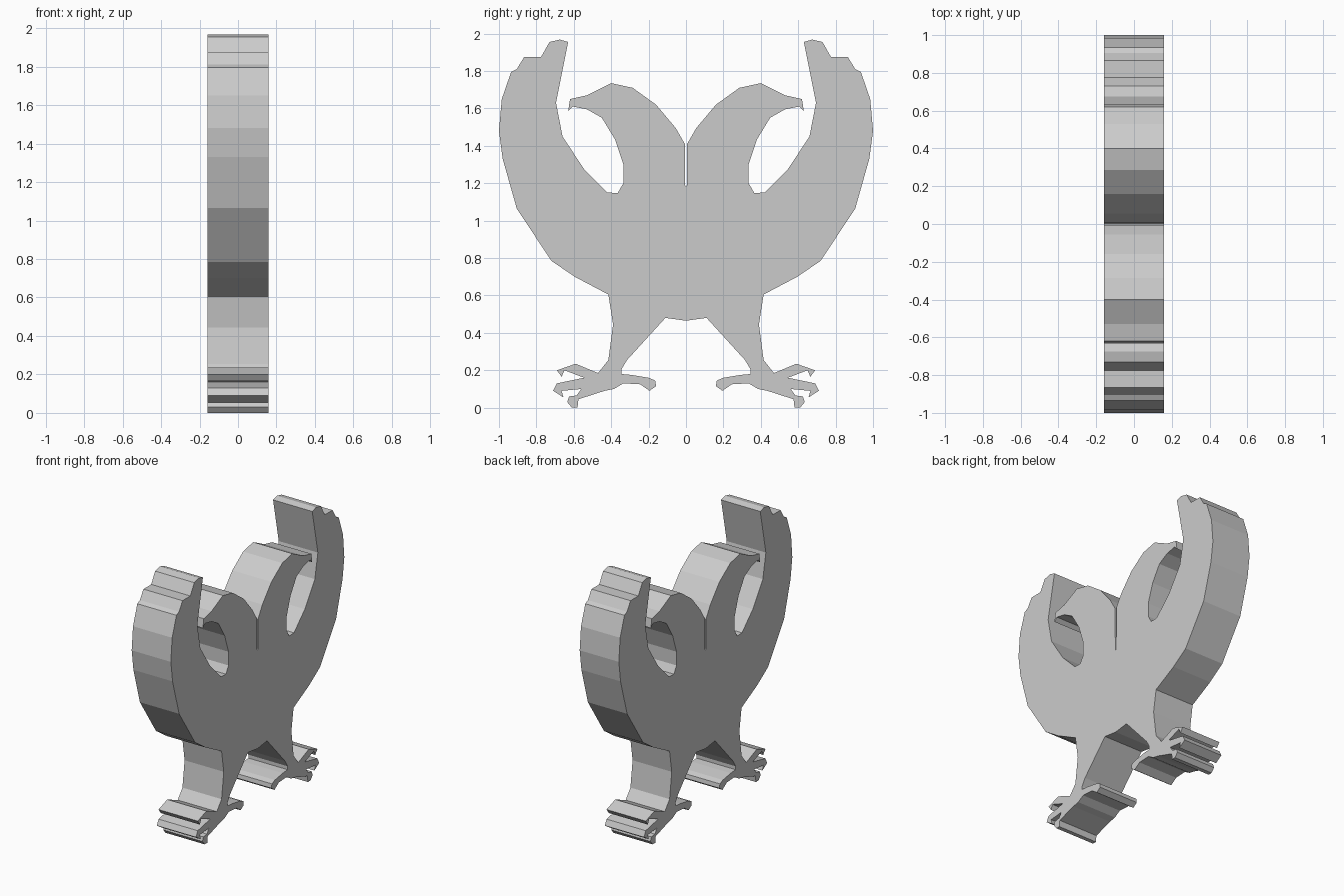
import bpy, bmesh

HALF_DEPTH = 0.158

# Outline of one half (y, z), from the crotch around to the centre slit
belly = [(0, .465), (.11, .48)]
leg_inner = [(.315, .255), (.345, .205), (.345, .18)]
rear_toe = [(.29, .175), (.20, .16), (.165, .145), (.16, .115), (.195, .09),
            (.245, .125), (.335, .13), (.385, .10)]
front_toes = [(.435, .09), (.575, .045), (.58, 0), (.61, 0), (.635, .03),
              (.625, .06), (.585, .065), (.56, .10), (.665, .09), (.655, .055),
              (.71, .09), (.69, .13), (.545, .16), (.65, .20), (.665, .165),
              (.69, .20), (.59, .235), (.47, .185)]
leg_outer = [(.415, .255), (.39, .445), (.415, .605)]
wing = [(.595, .70), (.72, .785), (.905, 1.065), (.98, 1.33), (1, 1.48),
        (.985, 1.65), (.935, 1.795), (.905, 1.81), (.865, 1.875), (.775, 1.875),
        (.73, 1.955), (.675, 1.968), (.63, 1.955), (.665, 1.78), (.695, 1.63),
        (.66, 1.45), (.545, 1.275), (.42, 1.15), (.365, 1.148)]
head = [(.335, 1.20), (.335, 1.30), (.38, 1.435), (.45, 1.55), (.53, 1.595),
        (.605, 1.61), (.63, 1.585), (.62, 1.65), (.53, 1.67), (.40, 1.735),
        (.285, 1.71), (.16, 1.62), (.055, 1.495), (.006, 1.41)]
slit = [(.006, 1.19), (.001, 1.185), (0, .97)]

half = belly + leg_inner + rear_toe + front_toes + leg_outer + wing + head + slit
# Mirror the half outline; the first and last points lie on the centre line
outline = half + [(-y, z) for y, z in reversed(half[1:-1])]

# Extrude the outline through the thickness
bm = bmesh.new()
face = bm.faces.new([bm.verts.new((-HALF_DEPTH, y, z)) for y, z in outline])
result = bmesh.ops.extrude_face_region(bm, geom=[face], use_keep_orig=True)
moved = [g for g in result["geom"] if isinstance(g, bmesh.types.BMVert)]
bmesh.ops.translate(bm, verts=moved, vec=(2 * HALF_DEPTH, 0, 0))
bmesh.ops.recalc_face_normals(bm, faces=bm.faces)

# Flat two-headed bird plaque
mesh = bpy.data.meshes.new("two_headed_bird")
bm.to_mesh(mesh)
bm.free()
bird = bpy.data.objects.new("two_headed_bird", mesh)
bpy.context.collection.objects.link(bird)
